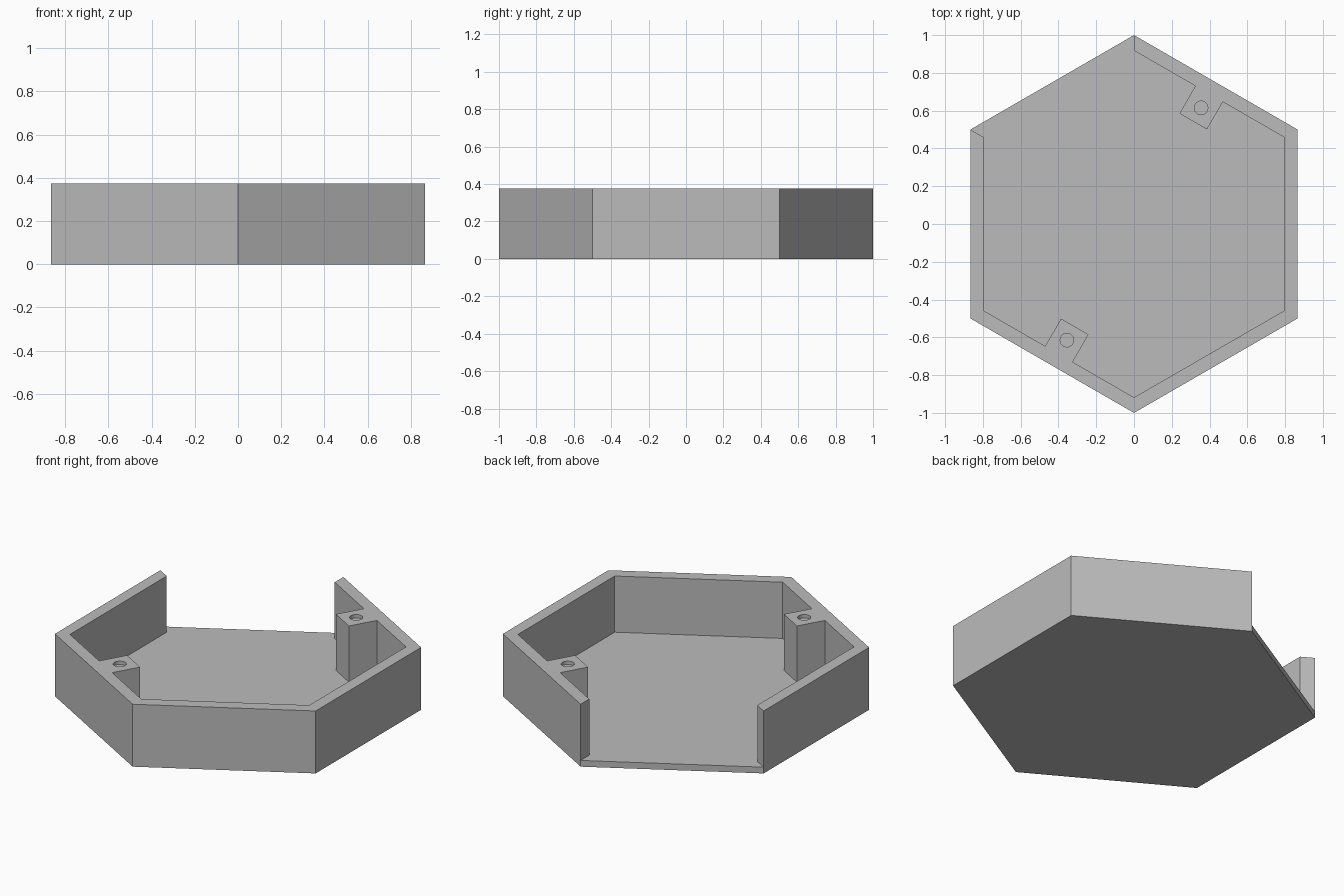
import bpy
import bmesh
from math import cos, sin, radians
from mathutils import Vector

if "Cube" in bpy.data.objects:
    bpy.data.objects.remove(bpy.data.objects["Cube"])

HEIGHT = 0.375
FLOOR = 0.0375
INNER = 0.918        # corner radius of the cavity
POST_HALF = 0.084    # half the width of a screw post
POST_FACE = 0.627    # distance of the post's inner face from the centre
HOLE_AT = 0.71
HOLE_RADIUS = 0.036
HOLE_DEPTH = 0.02

grey = bpy.data.materials.new("plain grey")
grey.use_nodes = True
colour = (0.5, 0.5, 0.5, 1)
grey.diffuse_color = colour
grey.node_tree.nodes["Principled BSDF"].inputs["Base Color"].default_value = colour


def polar(radius, angle):
    return Vector((radius * cos(radians(angle)), radius * sin(radians(angle))))


def prism(name, points, bottom, top):
    """Upright prism over a flat outline."""
    bm = bmesh.new()
    face = bm.faces.new([bm.verts.new((p.x, p.y, bottom)) for p in points])
    up = bmesh.ops.extrude_face_region(bm, geom=[face])["geom"]
    bmesh.ops.translate(bm, vec=(0, 0, top - bottom),
                        verts=[v for v in up if isinstance(v, bmesh.types.BMVert)])
    bmesh.ops.recalc_face_normals(bm, faces=bm.faces)
    mesh = bpy.data.meshes.new(name)
    bm.to_mesh(mesh)
    bm.free()
    mesh.materials.append(grey)
    obj = bpy.data.objects.new(name, mesh)
    bpy.context.collection.objects.link(obj)
    return obj


def cut(target, cutter):
    """Subtract the cutter for good and remove it."""
    cutter.hide_render = True
    mod = target.modifiers.new("cut", 'BOOLEAN')
    mod.operation = 'DIFFERENCE'
    mod.solver = 'EXACT'
    mod.object = cutter
    bpy.context.view_layer.objects.active = target
    bpy.ops.object.modifier_apply(modifier=mod.name)
    bpy.data.objects.remove(cutter)


def post_notch(angle):
    """Outline of a post standing out from the wall facing this angle."""
    out, side = polar(1, angle), polar(1, angle + 90)
    wall = INNER * cos(radians(30))
    return [out * d + side * s for d, s in
            ((wall, -POST_HALF), (POST_FACE, -POST_HALF),
             (POST_FACE, POST_HALF), (wall, POST_HALF))]


# Solid hexagonal tray body
tray = prism("hexagonal_tray", [polar(1, 30 + 60 * i) for i in range(6)], 0, HEIGHT)

# Cavity: inner hexagon with two posts left standing and the back right wall open
outline = [polar(1.2, 90), polar(1.2, 150)]
for corner in range(150, 451, 60):
    outline.append(polar(INNER, corner))
    if corner + 30 in (240, 420):
        outline += post_notch(corner + 30)
cut(tray, prism("cavity_cutter", outline, FLOOR, HEIGHT + 0.1))

# Screw holes in the tops of the posts
for angle in (60, 240):
    ring = [polar(HOLE_AT, angle) + polar(HOLE_RADIUS, 15 * i) for i in range(24)]
    cut(tray, prism("hole_cutter", ring, HEIGHT - HOLE_DEPTH, HEIGHT + 0.1))

# Flat walls with softly shaded holes
bpy.ops.object.select_all(action='DESELECT')
tray.select_set(True)
bpy.context.view_layer.objects.active = tray
bpy.ops.object.shade_smooth_by_angle(angle=radians(30))
